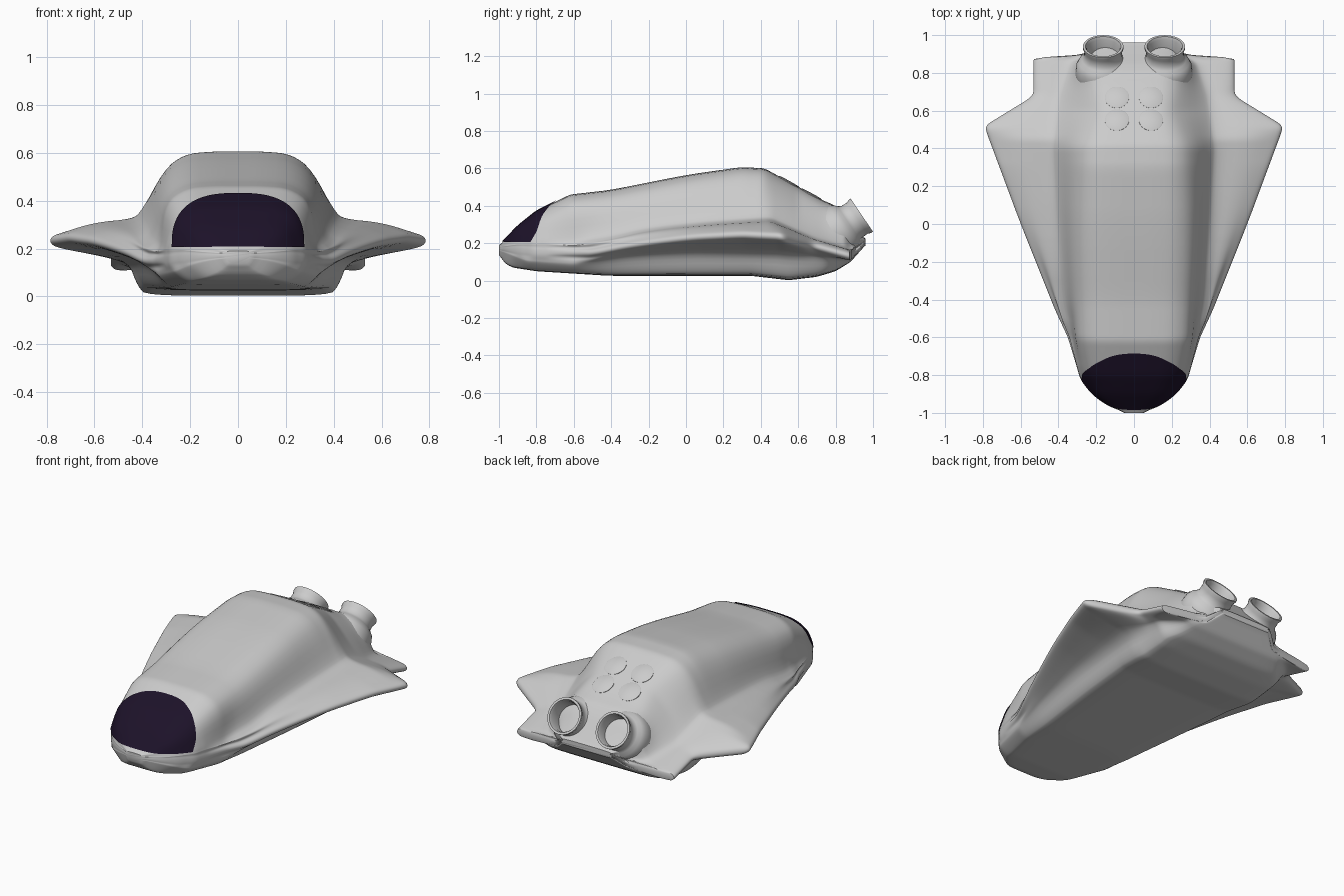
import bpy, bmesh, math
from mathutils import Vector
from mathutils.bvhtree import BVHTree

if "Cube" in bpy.data.objects:
    bpy.data.objects.remove(bpy.data.objects["Cube"])


def finish(name, bm, angle=35):
    bmesh.ops.remove_doubles(bm, verts=bm.verts, dist=1e-5)
    bmesh.ops.recalc_face_normals(bm, faces=bm.faces)
    me = bpy.data.meshes.new(name)
    bm.to_mesh(me)
    bm.free()
    ob = bpy.data.objects.new(name, me)
    bpy.context.collection.objects.link(ob)
    bpy.ops.object.select_all(action='DESELECT')
    ob.select_set(True)
    bpy.context.view_layer.objects.active = ob
    bpy.ops.object.shade_smooth_by_angle(angle=math.radians(angle))
    return ob


def skin(bm, rings, closed=True):
    rows = [[bm.verts.new(p) for p in r] for r in rings]
    n = len(rows[0])
    for a, b in zip(rows, rows[1:]):
        for i in range(n if closed else n - 1):
            j = (i + 1) % n
            bm.faces.new((a[i], a[j], b[j], b[i]))
    return rows


def lerp_keys(keys, y):
    if y <= keys[0][0]:
        return keys[0][1]
    for (a, va), (b, vb) in zip(keys, keys[1:]):
        if y <= b:
            return va + (vb - va) * (y - a) / (b - a)
    return keys[-1][1]


def soft(keys, y):
    # wide smoothing along the middle, tight at the nose and tail
    r = .008 if y > .84 else .02 + .12 * max(0, 1 - abs(y + .1) / .45)
    return sum(lerp_keys(keys, y + r * k / 5) for k in range(-5, 6)) / 11


def chaikin(pts, times=2):
    for _ in range(times):
        out = [pts[0]]
        for a, b in zip(pts, pts[1:]):
            out += [a.lerp(b, 0.25), a.lerp(b, 0.75)]
        pts = out + [pts[-1]]
    return pts


# Hull guide curves along y: keel, flank, wing tip, wing root, hump shoulder, spine
KEEL_Z = [(-1, .15), (-.98, .10), (-.93, .07), (-.8, .05), (-.4, .025), (.35, .025),
          (.55, .002), (.7, .02), (.8, .05), (.88, .10), (.96, .19)]
KEEL_X = [(-1, .02), (-.95, .12), (-.85, .21), (-.6, .28), (0, .36), (.5, .41),
          (.75, .40), (.88, .30), (.96, .15)]
FLANK_Z = [(-1, .16), (-.85, .1), (-.6, .08), (-.3, .13), (0, .15), (.5, .15),
           (.75, .12), (.88, .115), (.96, .195)]
TIP_X = [(-1, .03), (-.985, .09), (-.95, .16), (-.9, .225), (-.82, .285), (-.75, .305),
         (-.6, .35), (-.45, .42), (0, .6), (.47, .775), (.52, .79), (.67, .545),
         (.69, .532), (.875, .532), (.885, .51), (.893, .27), (.96, .18)]
TIP_Z = [(-1, .17), (-.8, .155), (-.6, .15), (-.5, .15), (-.3, .19), (0, .23), (.3, .245),
         (.5, .235), (.68, .185), (.88, .13), (.96, .205)]
EDGE = [(-1, .006), (-.9, .025), (.4, .027), (.88, .025), (.96, .005)]
ROOT_X = [(-1, .028), (-.985, .085), (-.95, .155), (-.9, .22), (-.82, .28), (-.75, .3),
          (-.6, .33), (-.4, .37), (0, .40), (.4, .42), (.68, .38), (.85, .33), (.96, .17)]
ROOT_Z = [(-1, .18), (-.9, .195), (-.75, .2), (-.6, .19), (-.4, .22), (-.2, .27), (.1, .3),
          (.45, .325), (.68, .225), (.88, .165), (.96, .21)]
SHOULDER_X = [(-1, .02), (-.95, .11), (-.9, .16), (-.8, .22), (-.68, .255), (-.6, .275),
              (0, .29), (.4, .28), (.6, .215), (.75, .23), (.85, .25), (.96, .15)]
SPINE_Z = [(-1, .185), (-.98, .205), (-.9, .29), (-.8, .37), (-.68, .43), (-.62, .46),
           (-.4, .485), (0, .565), (.3, .607), (.42, .6), (.73, .43), (.8, .40),
           (.85, .35), (.9, .29), (.96, .22)]


def section(y):
    kz, kx, fz, tx, tz, e, rx, rz, sx, top = (soft(k, y) for k in (
        KEEL_Z, KEEL_X, FLANK_Z, TIP_X, TIP_Z, EDGE, ROOT_X, ROOT_Z, SHOULDER_X, SPINE_Z))
    h = top - rz
    d = .003 + .022 * min(1, max(0, (y + .75) / .25))     # wing edge inset, none at the nose
    ro = min(rx + d, tx - d * .8)
    fx = min(kx + .05, tx - d * .8)
    half = [(0, kz), (kx * .93, kz), (min(kx + .01, fx), kz + .25 * (fz - kz)), (fx, fz),
            (fx * .6 + tx * .4, fz * .5 + (tz - e) * .5), (tx - d, tz - e),
            (tx, tz - e * .4), (tx, tz + e * .4), (tx - d, tz + e),
            (tx * .5 + ro * .5, rz * .75 + (tz + e) * .25), (ro, rz),
            (rx - d * .6, rz + .12 * h), (min(sx + .03, rx), rz + .73 * h),
            (sx * .8, rz + .96 * h), (sx * .4, top), (0, top)]
    half = chaikin([Vector((x, y, z)) for x, z in half])
    return half + [Vector((-p.x, p.y, p.z)) for p in half[-2:0:-1]]


# Hull with wings, hump and tail plate
N = 180
bm = bmesh.new()
rows = skin(bm, [section(-1 + 1.96 * i / N) for i in range(N + 1)])
bm.faces.new(rows[0])
bm.faces.new(rows[-1])
hull = finish("hull", bm, 40)
tree = BVHTree.FromPolygons([v.co for v in hull.data.vertices],
                            [p.vertices for p in hull.data.polygons])

# Dark windshield laid over the nose
R, C = 24, 48
grid = []
for j in range(R + 1):
    t = min(j / R * math.pi / 2, 1.555)
    w, z = .273 * math.cos(t) ** .75, .205 + .223 * math.sin(t) ** .75
    row = []
    for i in range(C + 1):
        o = Vector((w * math.sin((i / C - .5) * math.pi), -2, z))
        hit, nor, _, _ = tree.ray_cast(o, Vector((0, 1, 0)))
        if hit is None:
            hit, nor, _, _ = tree.find_nearest(Vector((o.x, -.85, z)))
        row.append(hit + nor * .005)
    grid.append(row)
bm = bmesh.new()
skin(bm, grid, closed=False)
window = finish("windshield", bm, 60)
glass = bpy.data.materials.new("dark_glass")
glass.diffuse_color = (.012, .006, .022, 1)
glass.use_nodes = True
glass.node_tree.nodes["Principled BSDF"].inputs["Base Color"].default_value = glass.diffuse_color
window.data.materials.append(glass)


def lathe(name, profile, centre, axis, angle=40, seg=40):
    q = Vector(axis).to_track_quat('Z', 'Y')
    bm = bmesh.new()
    skin(bm, [[Vector(centre) + q @ Vector((r * math.cos(a), r * math.sin(a), t))
               for a in (2 * math.pi * k / seg for k in range(seg))] for r, t in profile])
    return finish(name, bm, angle)


# Exhaust pipes with flared collars and deck discs, mirrored left and right
pipe = [(.13, -.26), (.148, -.17), (.143, -.125), (.13, -.098), (.112, -.082), (.101, -.065),
        (.1, -.03), (.107, -.012), (.107, 0), (.094, 0), (.087, -.015), (.083, -.09),
        (.0001, -.09)]
for side, s in (("right", 1), ("left", -1)):
    lathe("exhaust_" + side, pipe, (s * .163, .94, .35), (0, .83, .555))
    for k, y in enumerate((.55, .67)):
        hit, nor, _, _ = tree.ray_cast(Vector((s * .09, y, 2)), Vector((0, 0, -1)))
        lathe("deck_disc_%s_%d" % (side, k + 1),
              [(.064, -.02), (.064, .001), (.061, .003), (.0001, .003)], hit, nor)
